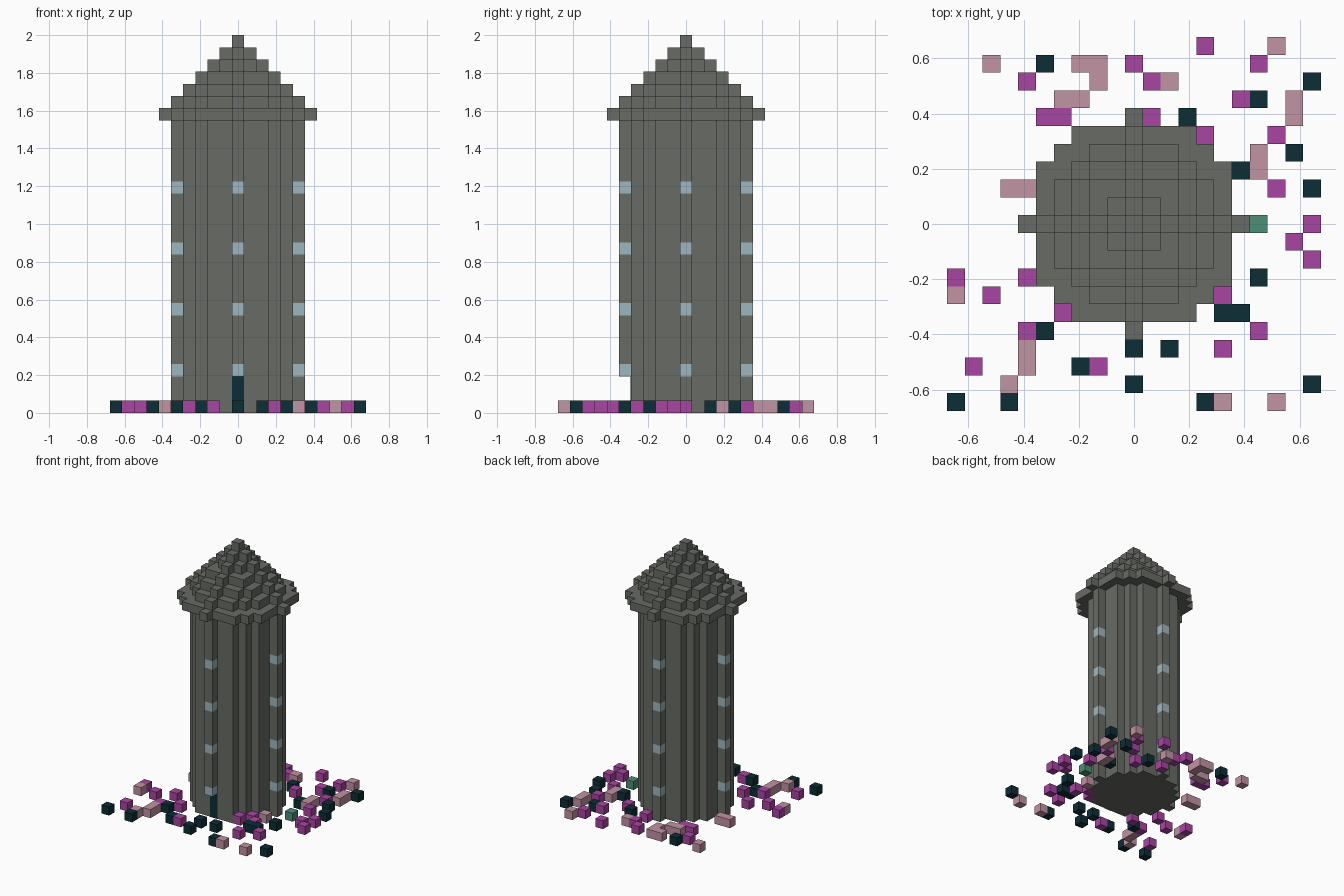
import bpy
import bmesh

if "Cube" in bpy.data.objects:
    bpy.data.objects.remove(bpy.data.objects["Cube"], do_unlink=True)

V = 2 / 31  # edge of one block


def material(name, hex_code):
    rgb = [int(hex_code[i:i + 2], 16) / 255 for i in (0, 2, 4)]
    lin = [c / 12.92 if c <= 0.04045 else ((c + 0.055) / 1.055) ** 2.4 for c in rgb]
    mat = bpy.data.materials.new(name)
    mat.use_nodes = True
    mat.diffuse_color = (*lin, 1)
    bsdf = mat.node_tree.nodes["Principled BSDF"]
    bsdf.inputs["Base Color"].default_value = (*lin, 1)
    bsdf.inputs["Roughness"].default_value = 0.9
    return mat


STONE = material("grey_stone", "686B65")
GLASS = material("pale_blue_glass", "9DB7BF")
DARK = material("dark_teal", "0C2D35")
MAGENTA = material("magenta", "A945A1")
PINK = material("dusty_pink", "C193A4")
GREEN = material("sea_green", "4B9077")


def slab(name, cells, bottom, top, mat):
    """Extrude a set of grid cells between two block levels."""
    bm = bmesh.new()
    for i, j in cells:
        corners = ((-.5, -.5), (.5, -.5), (.5, .5), (-.5, .5))
        bm.faces.new([bm.verts.new(((i + a) * V, (j + b) * V, bottom * V)) for a, b in corners])
    bmesh.ops.remove_doubles(bm, verts=bm.verts[:], dist=V / 10)
    grown = bmesh.ops.extrude_face_region(bm, geom=bm.faces[:], use_keep_orig=True)
    verts = [g for g in grown["geom"] if isinstance(g, bmesh.types.BMVert)]
    bmesh.ops.translate(bm, verts=verts, vec=(0, 0, (top - bottom) * V))
    bmesh.ops.recalc_face_normals(bm, faces=bm.faces[:])
    mesh = bpy.data.meshes.new(name)
    bm.to_mesh(mesh)
    bm.free()
    mesh.materials.append(mat)
    bpy.context.collection.objects.link(bpy.data.objects.new(name, mesh))


def disc(r, limit):
    span = range(-r, r + 1)
    return [(i, j) for i in span for j in span if i * i + j * j <= limit]


# Shaft and the four ribs with their windows
EAVES = 24
shaft = disc(5, 24)
ribs = {"left": (5, 0), "right": (-5, 0), "back": (0, 5), "front": (0, -5)}
slab("tower_shaft", shaft, 0, EAVES, STONE)
for side, cell in ribs.items():
    start = 3 if side == "front" else 0
    for level in range(3, 20, 5):
        if level > start:
            slab(side + "_rib", [cell], start, level, STONE)
        slab(side + "_window", [cell], level, level + 1, GLASS)
        start = level + 1
    slab(side + "_rib_top", [cell], start, EAVES, STONE)

# Door plate in the recess under the front rib
bpy.ops.mesh.primitive_cube_add(size=1, location=(0, -4.5 * V, 1.5 * V))
door = bpy.context.object
door.name = "door"
door.scale = (V, 0.006, 3 * V)
door.data.materials.append(DARK)

# Stepped conical roof
for step, r in enumerate(range(6, -1, -1)):
    cells = shaft + list(ribs.values()) if r == 5 else disc(r, r * r)
    slab("roof_step", cells, EAVES + step, EAVES + step + 1, STONE)

# Plants scattered on the ground, one block each
magenta_spots = [
    (4, 10), (0, 9), (7, 9), (-6, 8), (1, 8), (6, 7), (-5, 6), (-4, 6), (1, 6),
    (4, 5), (8, 5), (8, 2), (10, 0), (9, -1), (10, -2), (-10, -3), (-6, -3),
    (4, -3), (-8, -4), (3, -4), (5, -4), (-4, -5), (-6, -6), (7, -6), (5, -7),
    (-9, -8), (-2, -8)]
pink_spots = [
    (8, 10), (-8, 9), (-3, 9), (-2, 9), (-2, 8), (2, 8), (-4, 7), (-3, 7),
    (9, 7), (9, 6), (7, 4), (7, 3), (-7, 2), (-6, 2), (5, -2), (-10, -4),
    (-6, -7), (-6, -8), (-7, -9), (5, -10), (8, -10)]
dark_spots = [
    (-5, 9), (10, 8), (7, 7), (3, 6), (9, 4), (6, 3), (10, 2), (7, -3),
    (5, -5), (6, -5), (-5, -6), (0, -7), (2, -7), (-3, -8), (0, -9), (10, -9),
    (-10, -10), (-7, -10), (4, -10)]
for name, mat, spots in (("magenta_flower", MAGENTA, magenta_spots),
                         ("pink_flower", PINK, pink_spots),
                         ("dark_shrub", DARK, dark_spots),
                         ("green_shrub", GREEN, [(7, 0)])):
    for spot in spots:
        slab(name, [spot], 0, 1, mat)
